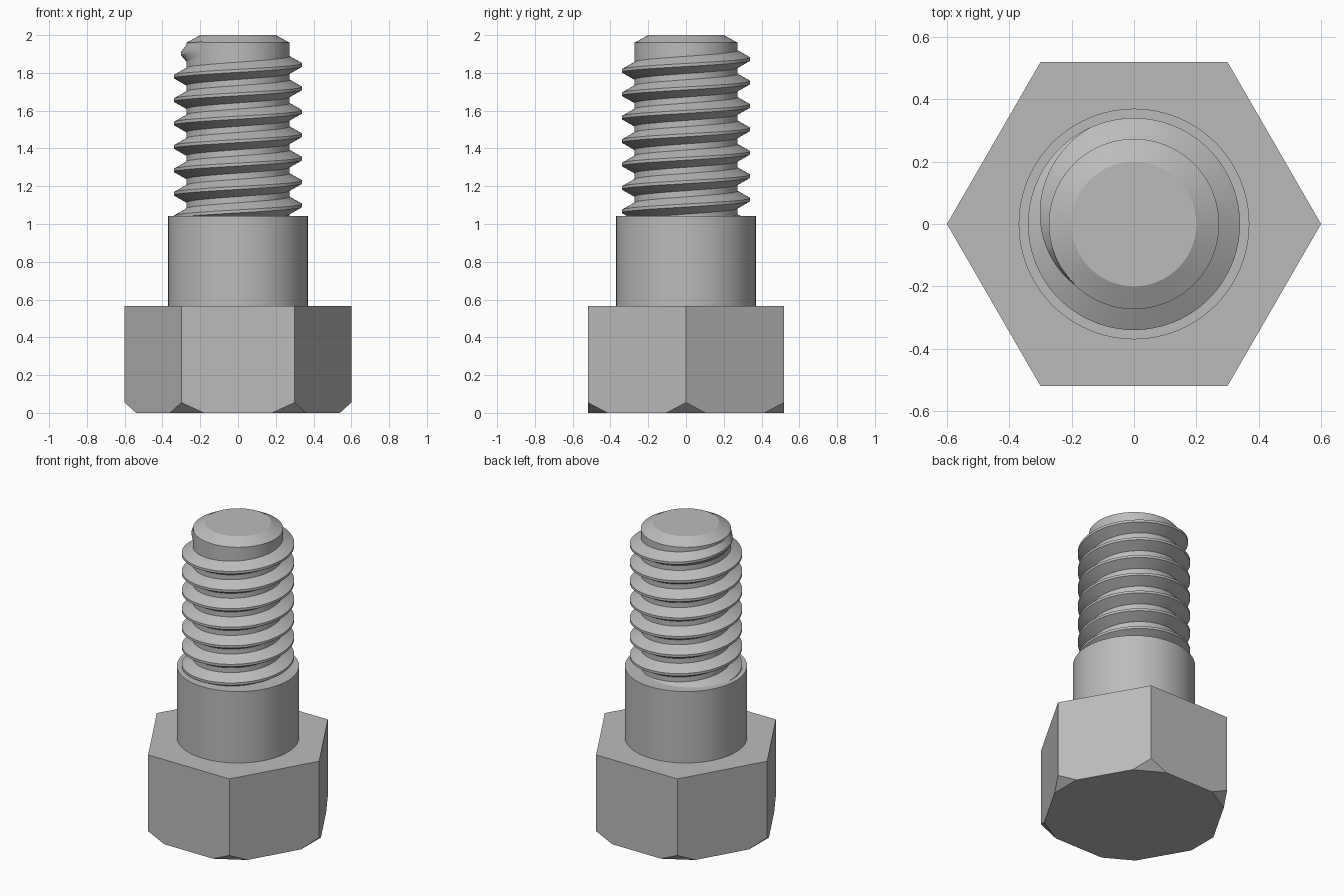
import bpy, bmesh
from math import sin, cos, pi, radians
from mathutils import Matrix, Vector

if "Cube" in bpy.data.objects:
    bpy.data.objects.remove(bpy.data.objects["Cube"])

steel = bpy.data.materials.new("grey steel")
steel.use_nodes = True
GREY = (0.5, 0.5, 0.5, 1)
steel.diffuse_color = GREY
steel.node_tree.nodes["Principled BSDF"].inputs["Base Color"].default_value = GREY

HEAD_TOP, SHANK_TOP = 0.565, 1.042
ROOT, CREST, SHANK = 0.273, 0.34, 0.37
PITCH, SEGMENTS = 0.124, 96


def finish(name, bm, smooth):
    bmesh.ops.recalc_face_normals(bm, faces=bm.faces)
    mesh = bpy.data.meshes.new(name)
    bm.to_mesh(mesh)
    bm.free()
    mesh.materials.append(steel)
    if smooth:
        mesh.shade_smooth()
        mesh.set_sharp_from_angle(angle=radians(25))
    obj = bpy.data.objects.new(name, mesh)
    bpy.context.collection.objects.link(obj)
    return obj


def polar(r, angle, z):
    return (r * cos(angle), r * sin(angle), z)


# Hexagonal head, with each lower corner sliced off
bm = bmesh.new()
base = bm.faces.new([bm.verts.new(polar(0.6, i * pi / 3, 0)) for i in range(6)])
top = bmesh.ops.extrude_face_region(bm, geom=[base])["geom"]
bmesh.ops.translate(bm, vec=(0, 0, HEAD_TOP),
                    verts=[v for v in top if isinstance(v, bmesh.types.BMVert)])
for i in range(6):
    turn = Matrix.Rotation(i * pi / 3, 3, "Z")
    cut = bmesh.ops.bisect_plane(
        bm, geom=bm.verts[:] + bm.edges[:] + bm.faces[:],
        plane_co=turn @ Vector((0.54, 0, 0)),
        plane_no=turn @ Vector((0.055, 0, -0.06)), clear_outer=True)
    bmesh.ops.holes_fill(
        bm, edges=[e for e in cut["geom_cut"] if isinstance(e, bmesh.types.BMEdge)])
finish("hex_head", bm, False)

# Shank, threaded core and chamfered tip as one turned profile
bm = bmesh.new()
profile = [(SHANK, HEAD_TOP), (SHANK, SHANK_TOP), (ROOT, SHANK_TOP),
           (ROOT, 1.96), (0.2, 2.0)]
rings = [[bm.verts.new(polar(r, 2 * pi * i / SEGMENTS, z)) for i in range(SEGMENTS)]
         for r, z in profile]
for low, high in zip(rings, rings[1:]):
    for i in range(SEGMENTS):
        j = (i + 1) % SEGMENTS
        bm.faces.new((low[i], low[j], high[j], high[i]))
bm.faces.new(rings[0])
bm.faces.new(rings[-1])
finish("shank_and_core", bm, True)

# Right-hand helical thread that fades into the core at its upper end
bm = bmesh.new()
END, FADE = radians(225), radians(110)
START = -2 * pi * 7.2
steps = int((END - START) / (2 * pi) * SEGMENTS)
sections = []
for s in range(steps + 1):
    a = START + (END - START) * s / steps
    height = (CREST - ROOT) * min(1, (END - a) / FADE)
    z = 1.842 + PITCH * a / (2 * pi)
    tooth = [(ROOT - 0.002, -0.047), (ROOT + height, -0.008),
             (ROOT + height, 0.008), (ROOT - 0.002, 0.047)]
    sections.append([bm.verts.new(polar(r, a, z + dz)) for r, dz in tooth])
for one, two in zip(sections, sections[1:]):
    for k in range(4):
        m = (k + 1) % 4
        bm.faces.new((one[k], two[k], two[m], one[m]))
bm.faces.new(sections[0])
bm.faces.new(sections[-1])
finish("thread", bm, True)
